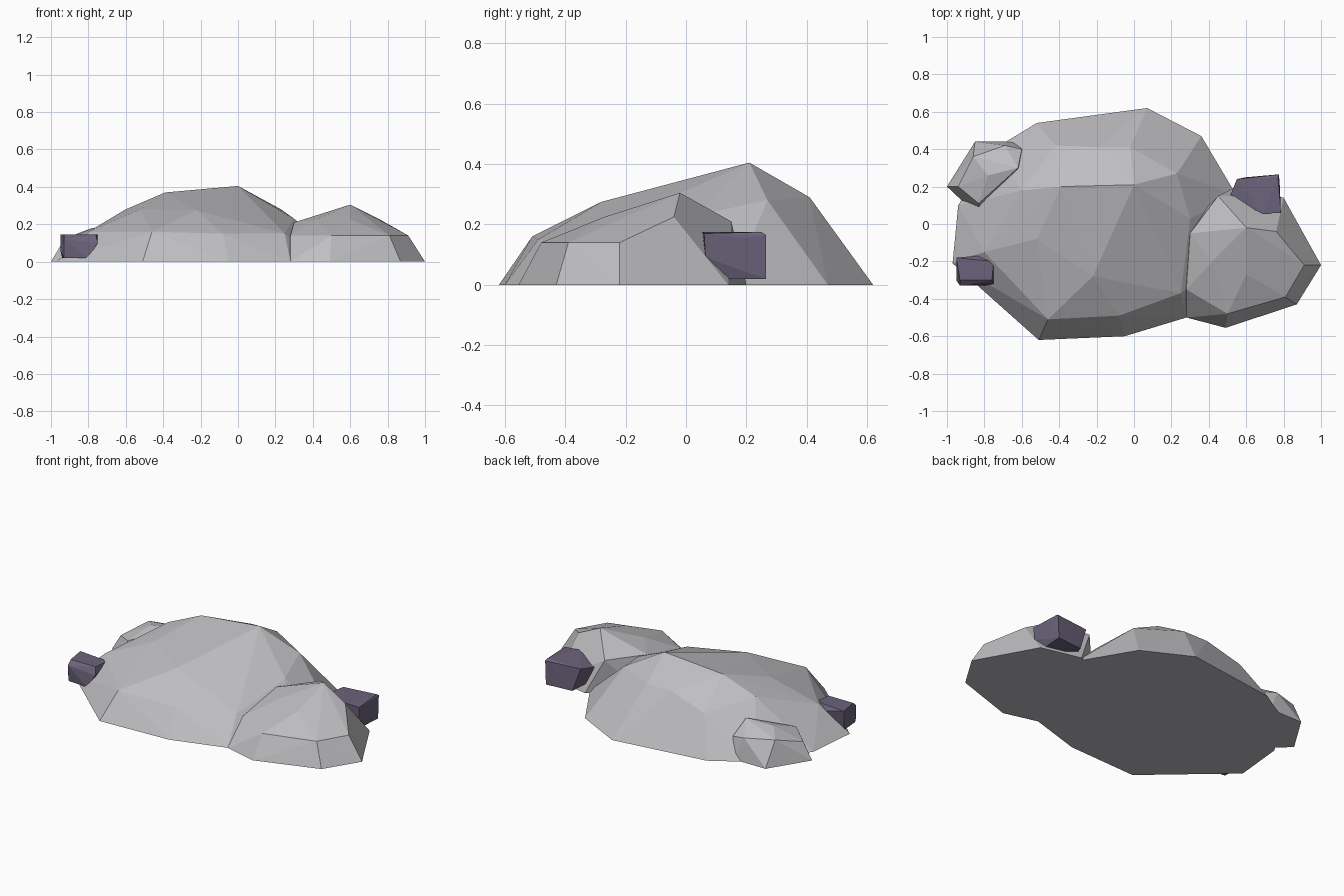
import bpy
import bmesh

cube = bpy.data.objects.get("Cube")
if cube:
    bpy.data.objects.remove(cube, do_unlink=True)


def material(name, color):
    mat = bpy.data.materials.new(name)
    mat.use_nodes = True
    mat.diffuse_color = (*color, 1)
    mat.node_tree.nodes["Principled BSDF"].inputs["Base Color"].default_value = (*color, 1)
    return mat


def boulder(name, mat, ground, upper):
    """Faceted rock: the hull of a ground outline and its upper corners."""
    bm = bmesh.new()
    for x, y in ground:
        bm.verts.new((x, y, 0))
    for corner in upper:
        bm.verts.new(corner)
    hull = bmesh.ops.convex_hull(bm, input=bm.verts)
    spare = {g for g in hull["geom_interior"] + hull["geom_unused"]
             if isinstance(g, bmesh.types.BMVert)}
    bmesh.ops.delete(bm, geom=list(spare), context="VERTS")
    # Merge nearly flat neighbours into broad facets
    bmesh.ops.dissolve_limit(bm, angle_limit=0.03, verts=bm.verts, edges=bm.edges)
    bmesh.ops.recalc_face_normals(bm, faces=bm.faces)
    mesh = bpy.data.meshes.new(name)
    bm.to_mesh(mesh)
    bm.free()
    mesh.materials.append(mat)
    obj = bpy.data.objects.new(name, mesh)
    bpy.context.collection.objects.link(obj)
    return obj


grey = material("grey stone", (0.52, 0.52, 0.54))
purple = material("purple stone", (0.15, 0.125, 0.2))

# Large central mound
boulder("main_boulder", grey,
        [(-.51, -.62), (-.05, -.6), (.28, -.5), (.5, -.2), (.55, .15), (.36, .47),
         (.07, .62), (-.52, .54), (-.75, .4), (-.94, .1), (-.97, -.21), (-.82, -.34)],
        [(0, .21, .405), (-.39, .2, .37), (-.22, -.28, .275), (-.46, -.51, .16),
         (-.08, -.49, .15), (.25, -.37, .15), (-.02, .41, .29), (-.19, .41, .29),
         (.23, .27, .28), (.3, .03, .23), (-.6, .18, .28), (-.52, -.08, .28),
         (-.8, -.15, .16), (-.42, .42, .22)])

# Lower mound at the front left
boulder("side_boulder", grey,
        [(.28, -.5), (.49, -.555), (.87, -.43), (1, -.22), (.8, .14),
         (.55, .2), (.3, 0), (.24, -.4)],
        [(.6, -.02, .305), (.91, -.22, .14), (.81, -.39, .14), (.5, -.48, .14),
         (.42, -.2, .225), (.6, -.27, .225), (.76, -.04, .225), (.3, -.05, .21),
         (.45, .15, .21), (.28, -.35, .14)])

# Small mound at the back right
boulder("small_boulder", grey,
        [(-1, .2), (-.85, .44), (-.63, .44), (-.6, .3), (-.83, .04)],
        [(-.94, .2, .1), (-.86, .36, .15), (-.83, .11, .13), (-.78, .26, .18),
         (-.69, .42, .14), (-.6, .4, .12), (-.62, .3, .2)])

# Loose purple rocks
boulder("large_purple_rock", purple, [],
        [(.55, .24, .165), (.77, .25, .175), (.785, .06, .17), (.69, .055, .175),
         (.51, .14, .15), (.78, .2, .155), (.775, .265, .165), (.77, .265, .02),
         (.6, .25, .02), (.66, .13, .02), (.76, .13, .02), (.78, .065, .09),
         (.74, .11, .05), (.54, .15, .06)])
boulder("small_purple_rock", purple, [],
        [(-.95, -.18, .145), (-.84, -.17, .12), (-.75, -.2, .145), (-.76, -.3, .145),
         (-.93, -.3, .145), (-.75, -.32, .1), (-.93, -.33, .12), (-.95, -.3, .06),
         (-.94, -.2, .02), (-.93, -.32, .02), (-.8, -.33, .02), (-.8, -.21, .02)])
